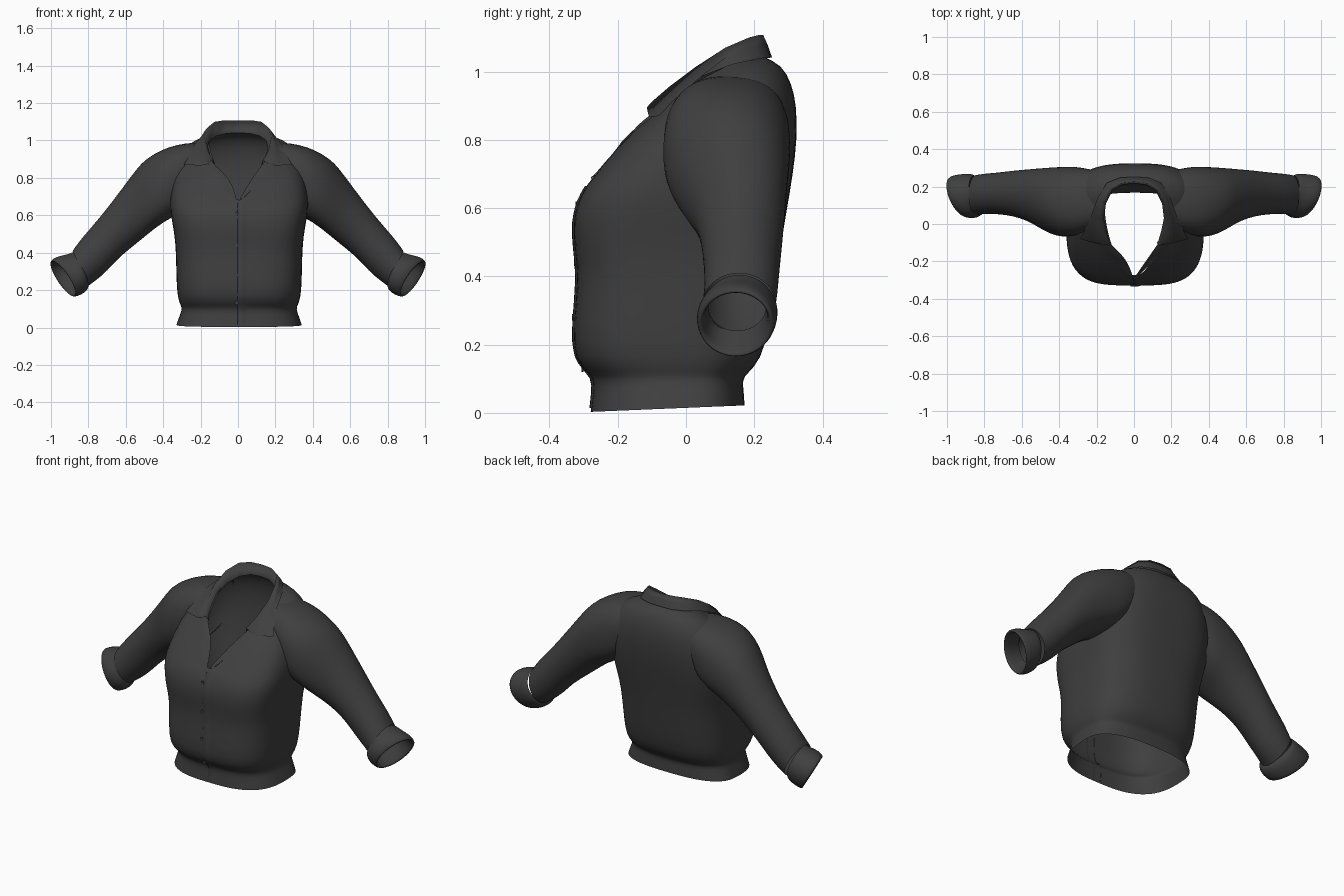
import bpy, math
from mathutils import Vector
from mathutils.bvhtree import BVHTree

if "Cube" in bpy.data.objects:
    bpy.data.objects.remove(bpy.data.objects["Cube"])

cloth = bpy.data.materials.new("charcoal_cloth")
cloth.diffuse_color = (0.05, 0.05, 0.05, 1)
cloth.use_nodes = True
cloth.node_tree.nodes["Principled BSDF"].inputs["Base Color"].default_value = cloth.diffuse_color


def loft(name, rings, closed=True, subdiv=1):
    """Skin equal-length rows of points into one smooth sheet or tube."""
    n = len(rings[0])
    faces = []
    for r in range(len(rings) - 1):
        for i in range(n if closed else n - 1):
            j = (i + 1) % n
            faces.append((r * n + i, r * n + j, (r + 1) * n + j, (r + 1) * n + i))
    mesh = bpy.data.meshes.new(name)
    mesh.from_pydata([tuple(p) for ring in rings for p in ring], [], faces)
    mesh.materials.append(cloth)
    mesh.shade_smooth()
    obj = bpy.data.objects.new(name, mesh)
    bpy.context.collection.objects.link(obj)
    if subdiv:
        obj.modifiers.new("soften", "SUBSURF").levels = subdiv
        obj.modifiers["soften"].render_levels = subdiv
    return obj


def spow(v, e):
    return math.copysign(abs(v) ** e, v)


def body_ring(w, yf, yb, zf, zb, ym=0.0, ex=0.75, ef=0.55, bulge=0.0, n=40):
    """Tilted, squarish ring; the front half has its own roundness."""
    pts = []
    for i in range(n):
        a = 2 * math.pi * (i + 0.5) / n
        c, s = math.cos(a), math.sin(a)
        x = w * spow(c, ex if s > 0 else ef)
        y = ym + (yb - ym) * abs(s) ** ex if s > 0 else ym - (ym - yf) * abs(s) ** ef
        t = (y - yf) / (yb - yf)
        pts.append((x + .006, y, zf + (zb - zf) * t + bulge * 4 * t * (1 - t)))
    return pts


# Torso: hem band, blouson, chest, shoulders, then the V neckline
torso = loft("torso", [
    body_ring(.336, -.28, .172, .003, .022, 0, .75, .7),
    body_ring(.322, -.275, .17, .05, .06, 0, .75, .7),
    body_ring(.305, -.27, .165, .098, .098, 0, .75, .7),
    body_ring(.312, -.29, .18, .118, .115, 0, .75, .65),
    body_ring(.330, -.33, .22, .16, .155, 0, .75, .62),
    body_ring(.336, -.332, .245, .26, .25, 0, .75, .6),
    body_ring(.338, -.316, .265, .40, .40, 0, .72, .6),
    body_ring(.345, -.328, .28, .48, .50, 0, .7),
    body_ring(.362, -.333, .297, .56, .60, .02, .68),
    body_ring(.372, -.318, .314, .62, .70, .03, .68),
    body_ring(.366, -.298, .326, .655, .80, .05, .68, .58, .02),
    body_ring(.345, -.29, .325, .668, .90, .08, .72, .68, .06),
    body_ring(.305, -.285, .31, .674, .965, .10, .78, .78, .085),
    body_ring(.25, -.282, .282, .677, 1.02, .11, .85, .9, .08),
    body_ring(.165, -.28, .225, .68, 1.045, .11, .9, 1.15, .07),
])

# Sleeves: top edge (x, z), bottom edge (x, z), centre y, half depth, squareness
sleeve = [
    (.20, .99, .29, .64, .13, .165, .75), (.28, .988, .335, .595, .122, .186, .78),
    (.37, .968, .395, .565, .117, .190, .82), (.45, .930, .455, .52, .125, .178, .88),
    (.515, .885, .51, .475, .14, .158, .95), (.575, .805, .565, .43, .155, .138, 1),
    (.66, .69, .635, .375, .164, .122, 1), (.75, .575, .70, .30, .164, .112, 1),
    (.84, .475, .76, .25, .162, .108, 1), (.885, .41, .80, .222, .155, .108, 1),
]
# Rolled cuff: out, over the lip and back inside
cuff = [
    (.880, .405, .805, .235, .157, .100), (.895, .398, .800, .215, .157, .112),
    (.920, .39, .812, .193, .152, .118), (.962, .382, .845, .172, .148, .119),
    (.992, .365, .876, .162, .146, .112), (.995, .352, .884, .168, .146, .104),
    (.975, .352, .864, .19, .146, .094), (.90, .38, .81, .24, .15, .085),
]


def tube_ring(tx, tz, bx, bz, yc, ry, e, side, skew=0.0, n=24):
    pts = []
    for i in range(n):
        a = 2 * math.pi * i / n
        k = 0.5 + 0.5 * spow(math.cos(a), e)
        s = spow(math.sin(a), e)
        pts.append((side * (bx + (tx - bx) * k + skew * s), yc + ry * s,
                    bz + (tz - bz) * k))
    return pts


sleeves = []
for side, label in ((1, "left"), (-1, "right")):
    sleeves.append(loft(label + "_sleeve", [tube_ring(*r, side) for r in sleeve]))
    loft(label + "_cuff", [tube_ring(*r, 1, side, .015 + .006 * i if i < 5 else .035)
                           for i, r in enumerate(cuff)])

bpy.context.view_layer.update()
graph = bpy.context.evaluated_depsgraph_get()
trees = [BVHTree.FromObject(o, graph) for o in [torso] + sleeves]
tree = trees[0]


def resting(p, gap):
    """Drop a point onto the torso and sleeves."""
    hits = [t.ray_cast(Vector((p[0], p[1], 2)), Vector((0, 0, -1)))[0] for t in trees]
    tops = [h.z for h in hits if h]
    return (p[0], p[1], max(max(tops) + gap, p[2] - .03) if tops else p[2])


def on_front(x, z, gap):
    hit = tree.ray_cast(Vector((x, -2, z)), Vector((0, 1, 0)))[0]
    return (x, hit.y - gap if hit else -.28, z)


# Collar half: inner neck edge, fold, outer edge from centre back to the point
half = [
    ((0, .215, 1.04), (0, .226, 1.108), (0, .252, 1.058)),
    ((.06, .21, 1.038), (.07, .217, 1.108), (.075, .248, 1.056)),
    ((.115, .18, 1.025), (.125, .185, 1.10), (.145, .22, 1.05)),
    ((.15, .11, 1.0), (.162, .115, 1.07), (.195, .14, 1.03)),
    ((.16, .03, .96), (.178, .03, 1.015), (.23, .04, .985)),
    ((.145, -.04, .91), (.165, -.05, .955), (.262, -.03, .935)),
    ((.13, -.09, .875), (.145, -.10, .912), (.288, -.08, .90)),
    ((.122, -.10, .865), (.132, -.115, .895), (.20, -.105, .89)),
]
rows = []
for inner, fold, outer in half:
    mid = [(f + o) / 2 for f, o in zip(fold, outer)]
    edge = resting(outer, .010)
    mid[2] = (fold[2] + edge[2]) / 2 + .004
    rows.append([inner, fold, resting(mid, .014) if mid[1] < .1 else mid, edge])
mirrored = [[(-x, y, z) for x, y, z in r] for r in rows[:0:-1]]
loft("collar", mirrored + rows, closed=False, subdiv=0)

# Lapels: folded edges running down to the V, the right one lapping over
for side, label, lap in ((1, "left", 0), (-1, "right", .022)):
    lapel = []
    for k in range(9):
        t = k / 8
        arch = math.sin(math.pi * t)
        p = Vector((.132, -.10, .875)).lerp(Vector((.008, -.278, .685)), t)
        x1, x2 = p.x + .012 + .012 * (1 - t), p.x + .015 + .05 * (1 - t)
        lapel.append([(side * (p.x - lap * arch), p.y, p.z + .008 * arch),
                      resting((side * x1, p.y, p.z), .008),
                      resting((side * x2, p.y, p.z), .003)])
    loft(label + "_lapel", lapel, closed=False, subdiv=0)

# Button placket lying on the front, with one raised edge
loft("placket", [[on_front(x, .015 + .65 * k / 30, g)
                  for x, g in ((-.002, -.002), (.0, .005), (.025, .004), (.05, -.002))]
                 for k in range(31)], closed=False, subdiv=0)

# Buttons
for i, z in enumerate((.13, .28, .44, .61)):
    bpy.ops.mesh.primitive_cylinder_add(vertices=12, radius=.010, depth=.005,
                                        location=on_front(-.008, z, .004),
                                        rotation=(math.pi / 2, 0, 0))
    bpy.context.object.name = "button_%d" % (i + 1)
    bpy.context.object.data.materials.append(cloth)
